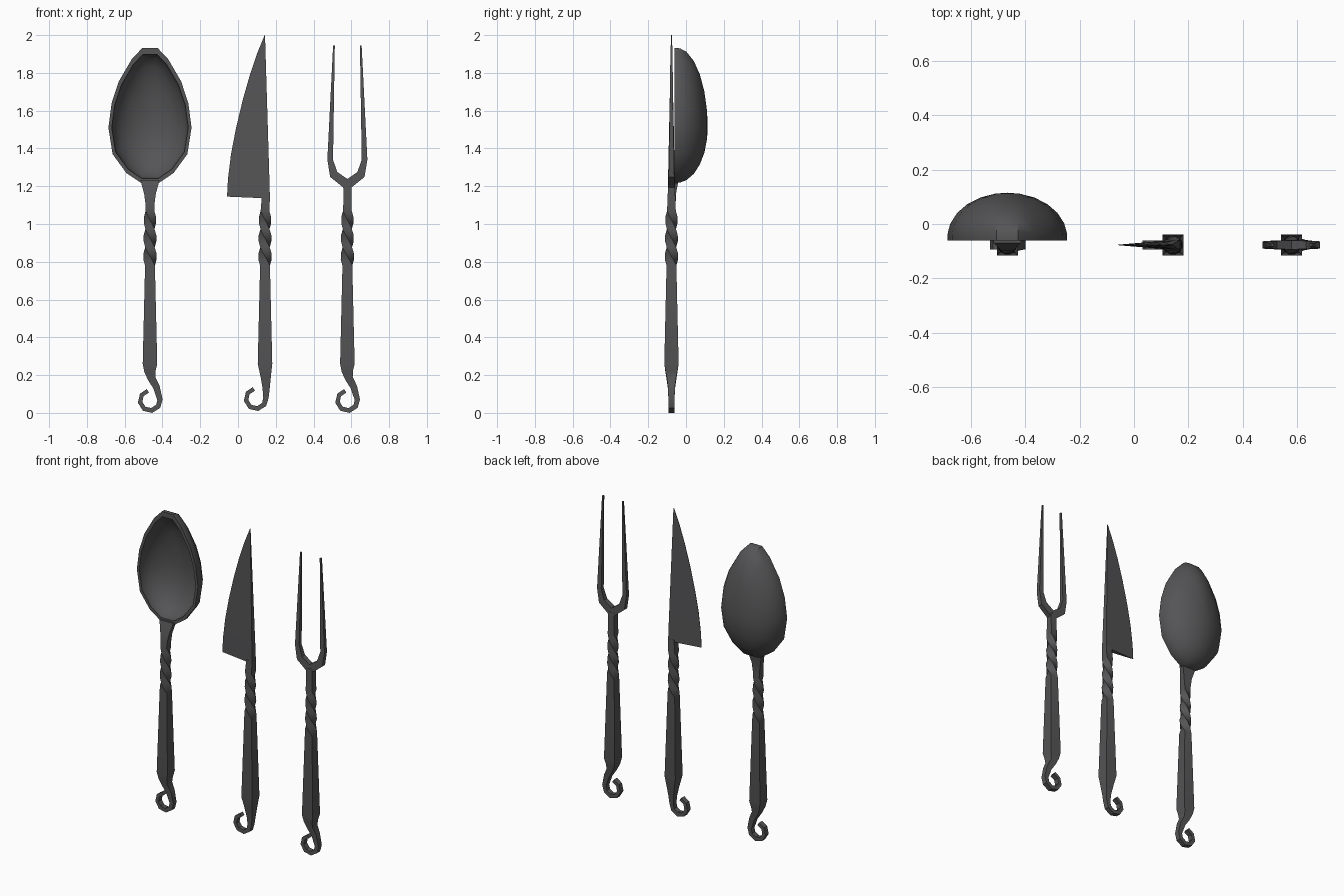
import bpy, bmesh, math
from mathutils import Vector

if "Cube" in bpy.data.objects:
    bpy.data.objects.remove(bpy.data.objects["Cube"])

Y0 = -0.077  # shared centre plane of the handles

iron = bpy.data.materials.new("dark iron")
iron.diffuse_color = (0.09, 0.09, 0.094, 1)
iron.use_nodes = True
iron.node_tree.nodes["Principled BSDF"].inputs["Base Color"].default_value = iron.diffuse_color


def finish(bm, name, angle=30):
    bmesh.ops.recalc_face_normals(bm, faces=bm.faces[:])
    me = bpy.data.meshes.new(name)
    bm.to_mesh(me)
    bm.free()
    me.materials.append(iron)
    ob = bpy.data.objects.new(name, me)
    bpy.context.collection.objects.link(ob)
    bpy.ops.object.select_all(action='DESELECT')
    ob.select_set(True)
    bpy.context.view_layer.objects.active = ob
    bpy.ops.object.shade_smooth_by_angle(angle=math.radians(angle))
    return ob


def bridge(bm, rings):
    for a, b in zip(rings, rings[1:]):
        n = len(a)
        for i in range(n):
            bm.faces.new((a[i], a[(i + 1) % n], b[(i + 1) % n], b[i]))


def sweep(name, cx, pts):
    """Rectangular bar along (x, z, width, depth, twist, y shift) points."""
    bm = bmesh.new()
    pts = [tuple(p) + (0,) * (6 - len(p)) for p in pts]
    rings = []
    for i, (x, z, w, d, tw, dy) in enumerate(pts):
        a, b = pts[max(i - 1, 0)], pts[min(i + 1, len(pts) - 1)]
        t = Vector((b[0] - a[0], b[1] - a[1])).normalized()
        ring = []
        for sx, sy in ((-1, -1), (1, -1), (1, 1), (-1, 1)):
            u, v = sx * w / 2, sy * d / 2
            c, s = math.cos(tw), math.sin(tw)
            u, v = u * c - v * s, u * s + v * c
            ring.append(bm.verts.new((cx + x + t.y * u, Y0 + dy + v, z - t.x * u)))
        rings.append(ring)
    bridge(bm, rings)
    bm.faces.new(rings[0])
    bm.faces.new(rings[-1])
    return finish(bm, name)


def handle(name, cx, hook_x, hook_z, stem, neck):
    # curled hook
    pts = []
    for k, ang in enumerate((102, 145, 190, 235, 280, 325, 365)):
        a = math.radians(ang)
        pts.append((hook_x + 0.053 * math.cos(a), hook_z + 0.053 * math.sin(a),
                    0.022 + 0.001 * k, 0.032))
    # stem and tapering square grip
    pts += stem + [(0, 0.26, 0.077, 0.076), (0, 0.78, 0.052, 0.052)]
    # twisted section, three quarter turns
    for k in range(1, 10):
        f = k / 9
        pts.append((0, 0.78 + 0.29 * f, 0.052 - 0.006 * f, 0.052 - 0.006 * f,
                    -math.radians(270) * f))
    # neck keeps the final twist, so width and depth swap
    pts += [(x, z, d, w, -math.radians(270), dy) for x, z, w, d, dy in neck]
    return sweep(name, cx, pts)


s_stem = [(0.034, 0.137, 0.036, 0.038), (0.009, 0.182, 0.042, 0.05), (0, 0.22, 0.06, 0.064)]
k_stem = [(0.006, 0.13, 0.038, 0.038), (0.004, 0.19, 0.054, 0.055)]

SPOON, KNIFE, FORK = -0.466, 0.143, 0.579
handle("spoon_handle", SPOON, 0, 0.065, s_stem,
       [(0, 1.1, 0.046, 0.044, 0), (0, 1.16, 0.062, 0.036, 0.006), (0, 1.23, 0.1, 0.03, 0.022)])
handle("knife_handle", KNIFE, -0.048, 0.075, k_stem, [(0.005, 1.15, 0.043, 0.038, 0)])
handle("fork_handle", FORK, 0, 0.065, s_stem,
       [(0, 1.12, 0.042, 0.042, 0), (0, 1.21, 0.044, 0.036, 0)])

# fork tines
for side, label in ((-1, "left"), (1, "right")):
    sweep("fork_tine_" + label, FORK,
          [(0, 1.208, 0.05, 0.034), (side * 0.072, 1.262, 0.046, 0.03),
           (side * 0.091, 1.34, 0.03, 0.026), (side * 0.071, 1.945, 0.009, 0.01)])

# knife blade: wedge from spine to cutting edge, rows of (edge x, z)
bm = bmesh.new()
rings = []
for x, z in ((-0.058, 1.145), (-0.053, 1.24), (-0.037, 1.37), (-0.01, 1.51),
             (0.026, 1.66), (0.063, 1.79), (0.1, 1.9), (0.141, 2.0)):
    f = (z - 1.145) / 0.855
    spine = 0.169 - 0.026 * f
    h = 0.018 * (1 - f) + 0.002
    low = -0.01 if z < 1.2 else 0
    rings.append([bm.verts.new(p) for p in
                  ((x, Y0 - 0.001, z), (spine, Y0 - h, z + low),
                   (spine, Y0 + h, z + low), (x, Y0 + 0.001, z))])
bridge(bm, rings)
bm.faces.new(rings[0])
bm.faces.new(rings[-1])
finish(bm, "knife_blade")

# spoon bowl: egg outline shrunk towards the centre, outer and inner shells
half = [(0.04, 1.932), (0.095, 1.875), (0.165, 1.755), (0.203, 1.64), (0.22, 1.51),
        (0.198, 1.37), (0.125, 1.27), (0.048, 1.218)]
outline = half + [(-x, z) for x, z in reversed(half)]
ZC, RIM = 1.51, -0.06
bm = bmesh.new()


def egg(scale, y):
    return [bm.verts.new((SPOON + x * scale, y, ZC + (z - ZC) * scale)) for x, z in outline]


steps = [math.radians(a) for a in (12, 27, 42, 57, 72, 84)]
outer = [egg(math.sin(a), RIM + 0.012 + 0.163 * math.cos(a)) for a in steps]
outer = outer + [egg(1, RIM + 0.012), egg(1, RIM)]
inner = [egg(0.92 * math.sin(a), RIM + 0.152 * math.cos(a)) for a in steps]
inner = [egg(0.92, RIM)] + inner[::-1]
bridge(bm, outer + inner)
for ring, y in ((outer[0], RIM + 0.175), (inner[-1], RIM + 0.152)):
    c = bm.verts.new((SPOON, y, ZC))
    for i in range(len(ring)):
        bm.faces.new((ring[i], ring[(i + 1) % len(ring)], c))
finish(bm, "spoon_bowl", 40)
